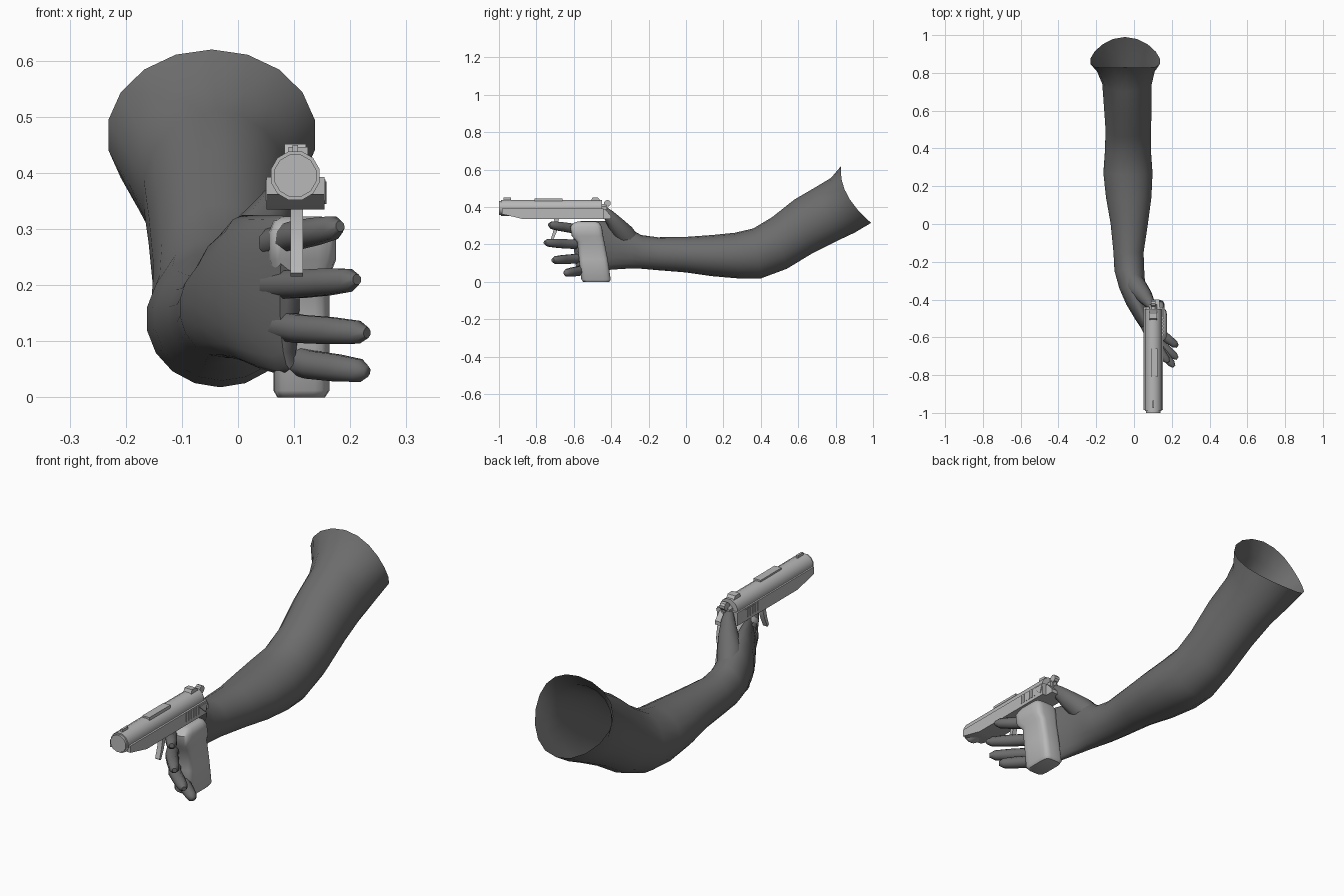
import bpy, bmesh, math
from mathutils import Vector

if "Cube" in bpy.data.objects:
    bpy.data.objects.remove(bpy.data.objects["Cube"])


def material(name, v):
    m = bpy.data.materials.new(name)
    m.diffuse_color = (v, v, v, 1)
    m.use_nodes = True
    m.node_tree.nodes["Principled BSDF"].inputs["Base Color"].default_value = m.diffuse_color
    return m


SLEEVE = material("dark grey", 0.15)
METAL = material("light grey", 0.48)


def finish(name, bm, mat, angle=40):
    bmesh.ops.recalc_face_normals(bm, faces=bm.faces)
    mesh = bpy.data.meshes.new(name)
    bm.to_mesh(mesh)
    bm.free()
    ob = bpy.data.objects.new(name, mesh)
    bpy.context.collection.objects.link(ob)
    mesh.materials.append(mat)
    bpy.ops.object.select_all(action='DESELECT')
    ob.select_set(True)
    bpy.context.view_layer.objects.active = ob
    bpy.ops.object.shade_smooth_by_angle(angle=math.radians(angle))
    return ob


def loft(name, rings, mat, cap_start=True, cap_end=True, angle=40):
    """Skin a list of equally long rings of points."""
    bm = bmesh.new()
    vs = [[bm.verts.new(p) for p in r] for r in rings]
    n = len(vs[0])
    for a, b in zip(vs, vs[1:]):
        for i in range(n):
            j = (i + 1) % n
            bm.faces.new((a[i], a[j], b[j], b[i]))
    if cap_start:
        bm.faces.new(vs[0])
    if cap_end:
        bm.faces.new(vs[-1])
    return finish(name, bm, mat, angle)


def circle(n, power=1.0):
    """Unit circle, or a rounded square when power is below one."""
    out = []
    for i in range(n):
        t = 2 * math.pi * (i + 0.5) / n
        c, s = math.cos(t), math.sin(t)
        out.append((math.copysign(abs(c) ** power, c), math.copysign(abs(s) ** power, s)))
    return out


def tube(name, path, mat, n=8, squash=1.0):
    """Round limb along (x, y, z, radius) stations."""
    pts = [Vector(p[:3]) for p in path]
    rings = []
    for i, p in enumerate(pts):
        d = (pts[min(i + 1, len(pts) - 1)] - pts[max(i - 1, 0)]).normalized()
        side = d.cross(Vector((0, 0, 1))).normalized()
        up = side.cross(d)
        r = path[i][3]
        rings.append([p + side * c * r * squash + up * s * r for c, s in circle(n)])
    return loft(name, rings, mat, angle=60)


def prism(name, yz, x0, x1, mat):
    """Side outline extruded across x."""
    return loft(name, [[(x, y, z) for y, z in yz] for x in (x0, x1)], mat, angle=25)


def rod(name, x, z, y0, y1, r, mat, n=12):
    return loft(name, [[(x + c * r, y, z + s * r) for c, s in circle(n)] for y in (y0, y1)], mat, angle=35)


def box(name, x, y, z, mat):
    return prism(name, [(y[0], z[0]), (y[1], z[0]), (y[1], z[1]), (y[0], z[1])], x[0], x[1], mat)


# Arm and palm: top y, top z, bottom y, bottom z, centre x, half width, turn, side bow
stations = [
    (.83, .62, .99, .315, -.047, .187, 0, -.05),
    (.775, .555, .90, .262, -.043, .155, 0, -.02),
    (.70, .51, .80, .215, -.037, .133, 0, 0),
    (.58, .44, .68, .155, -.033, .128, 0, 0),
    (.46, .345, .54, .07, -.030, .122, 0, 0),
    (.36, .285, .40, .018, -.032, .124, 0, 0),
    (.26, .262, .28, .018, -.032, .132, 0, 0),
    (.14, .25, .14, .03, -.028, .122, 0, 0),
    (0, .24, 0, .05, -.025, .10, 0, 0),
    (-.15, .238, -.15, .062, -.029, .081, 0, 0),
    (-.24, .25, -.24, .07, -.025, .08, 6, 0),
    (-.32, .295, -.32, .07, -.010, .072, 18, 0),
    (-.40, .325, -.40, .065, .008, .056, 28, 0),
    (-.48, .325, -.48, .05, .042, .044, 28, 0),
    (-.56, .325, -.55, .04, .078, .032, 28, 0),
    (-.60, .31, -.58, .05, .092, .02, 28, 0),
]
rings = []
for ty, tz, by, bz, cx, hw, turn, bow in stations:
    a = math.radians(turn)
    rings.append([(cx + c * hw * math.cos(a),
                   (ty + by) / 2 + s * (ty - by) / 2 + c * hw * math.sin(a) + bow * c * c,
                   (tz + bz) / 2 + s * (tz - bz) / 2) for c, s in circle(18)])
loft("arm", rings, SLEEVE, cap_start=False, angle=70)

# Thumb reaching up behind the slide
tube("thumb", [(-.02, -.28, .20, .05), (.015, -.335, .26, .056), (.055, -.38, .315, .043),
               (.08, -.415, .36, .03), (.09, -.435, .385, .02), (.093, -.44, .395, .008)], SLEEVE, 10)

# Four fingers: base, knuckle, tip
fingers = [
    ((.06, -.54, .275), (.10, -.62, .288), (.182, -.732, .305)),
    ((.06, -.54, .20), (.11, -.63, .202), (.212, -.755, .21)),
    ((.06, -.53, .13), (.11, -.61, .122), (.23, -.712, .115)),
    ((.06, -.51, .08), (.13, -.57, .058), (.23, -.648, .046)),
]
for i, (a, b, c) in enumerate(fingers):
    a, b, c = Vector(a), Vector(b), Vector(c)
    path = [(*a, .027), (*b, .027), (*b.lerp(c, .45), .026), (*b.lerp(c, .85), .022), (*c, .010)]
    tube(f"finger_{i + 1}", path, SLEEVE)

# Grip with swollen top
grip = [(0, -.55, -.41, .07, .155), (.012, -.56, -.402, .063, .163), (.12, -.572, -.418, .063, .163),
        (.215, -.583, -.436, .063, .163), (.245, -.612, -.442, .055, .175),
        (.295, -.62, -.45, .055, .175), (.315, -.60, -.462, .063, .166), (.322, -.58, -.48, .08, .15)]
loft("grip", [[((x0 + x1) / 2 + c * (x1 - x0) / 2, (y0 + y1) / 2 + s * (y1 - y0) / 2, z)
               for c, s in circle(20, .4)] for z, y0, y1, x0, x1 in grip], METAL, angle=50)

# Slide: round barrel cover above a tapered frame
CX = .102
rod("barrel_cover", CX, .395, -.99, -.45, .045, METAL)
rod("muzzle", CX, .395, -1.0, -.985, .039, METAL)
prism("frame", [(-.985, .362), (-.92, .347), (-.87, .335), (-.44, .335), (-.44, .393), (-.985, .393)],
      .051, .154, METAL)
prism("frame_tail", [(-.45, .335), (-.40, .335), (-.40, .352), (-.43, .385), (-.45, .39)], .07, .135, METAL)

# Slide fittings
box("front_sight", (.097, .107), (-.975, -.935), (.43, .45), METAL)
box("ejection_port", (.09, .125), (-.81, -.66), (.43, .446), METAL)
prism("rear_sight", [(-.51, .43), (-.455, .43), (-.47, .45), (-.50, .452)], .083, .121, METAL)
rod("hammer_pin", CX, .395, -.46, -.425, .022, METAL, 8)
prism("hammer", [(-.42 + c * .018, .42 + s * .018) for c, s in circle(10)], .09, .114, METAL)
prism("hammer_arm", [(-.445, .37), (-.425, .37), (-.41, .42), (-.43, .42)], .094, .11, METAL)
for side, x in (("left", .049), ("right", .151)):
    for i in range(6):
        y = -.59 + i * .018
        box(f"serration_{side}_{i + 1}", (x, x + .005), (y, y + .008), (.35, .388), METAL)
prism("safety_lever", [(-.50, .385), (-.44, .385), (-.455, .345)], .15, .158, METAL)

# Curved trigger
prism("trigger", [(-.68, .34), (-.682, .30), (-.694, .26), (-.715, .215), (-.725, .222),
                  (-.712, .262), (-.703, .30), (-.705, .34)], .094, .116, METAL)
